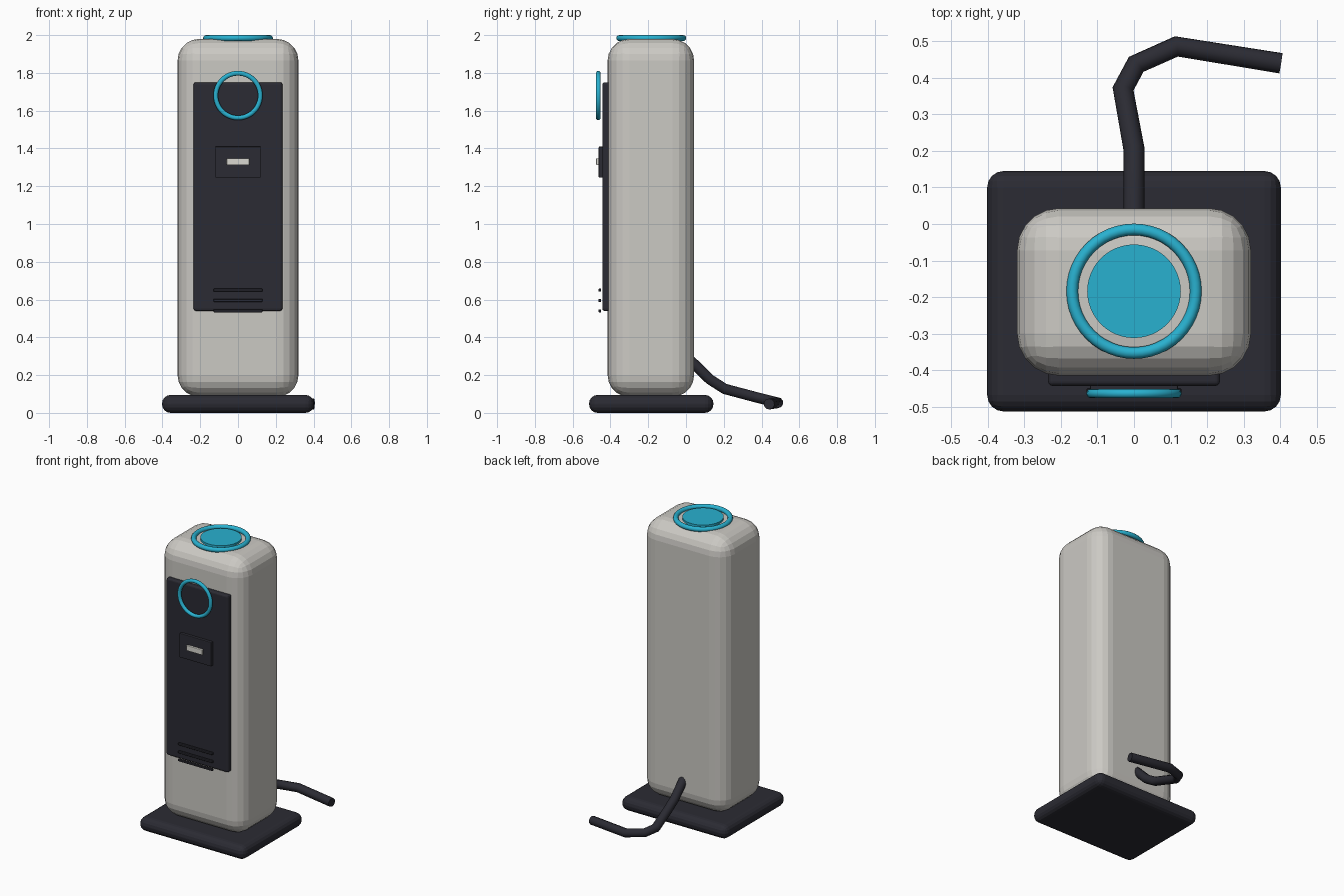
import bpy
from mathutils import Vector

if "Cube" in bpy.data.objects:
    bpy.data.objects.remove(bpy.data.objects["Cube"])


def material(name, rgb):
    m = bpy.data.materials.new(name)
    m.diffuse_color = (*rgb, 1)
    m.use_nodes = True
    m.node_tree.nodes["Principled BSDF"].inputs["Base Color"].default_value = m.diffuse_color
    return m


CREAM = material("warm light grey", (0.60, 0.585, 0.55))
DARK = material("charcoal", (0.024, 0.024, 0.033))
CYAN = material("cyan", (0.022, 0.44, 0.63))
PALE = material("pale slot", (0.70, 0.69, 0.64))


def finish(ob, name, mat):
    ob.name = name
    ob.data.materials.append(mat)
    return ob


def box(name, lo, hi, mat, bevel=0.0, segments=3):
    lo, hi = Vector(lo), Vector(hi)
    bpy.ops.mesh.primitive_cube_add(size=1, location=(lo + hi) / 2)
    ob = finish(bpy.context.object, name, mat)
    for v in ob.data.vertices:
        v.co = Vector(a * b for a, b in zip(v.co, hi - lo))
    if bevel:
        mod = ob.modifiers.new("rounding", 'BEVEL')
        mod.width = bevel
        mod.segments = segments
    return ob


def ring(name, loc, major, minor, rot=(0, 0, 0)):
    bpy.ops.mesh.primitive_torus_add(location=loc, rotation=rot, major_radius=major,
                                     minor_radius=minor, major_segments=48, minor_segments=12)
    ob = finish(bpy.context.object, name, CYAN)
    bpy.ops.object.shade_smooth()
    return ob


# Base plate and rounded tower body
box("base", (-0.402, -0.513, 0), (0.402, 0.145, 0.095), DARK, 0.045, 4)
box("body", (-0.32, -0.415, 0.085), (0.32, 0.043, 1.98), CREAM, 0.115, 5)

# Front panel with socket plate and slot
box("front_panel", (-0.235, -0.443, 0.54), (0.235, -0.38, 1.75), DARK, 0.012, 3)
box("socket_plate", (-0.12, -0.462, 1.245), (0.12, -0.438, 1.41), DARK, 0.004, 2)
box("socket_slot", (-0.06, -0.476, 1.312), (0.06, -0.455, 1.348), PALE, 0.004, 2)

# Vent bars at the bottom of the panel
for i in range(3):
    z = 0.54 + 0.055 * i
    box(f"vent_bar_{i + 1}", (-0.13, -0.464, z - 0.008), (0.13, -0.449, z + 0.008), DARK, 0.003, 1)

# Light rings and top button
ring("front_ring", (0, -0.464, 1.68), 0.118, 0.0125, (1.5708, 0, 0))
ring("top_ring", (0, -0.184, 1.984), 0.169, 0.016)
bpy.ops.mesh.primitive_cylinder_add(vertices=48, radius=0.128, depth=0.04, location=(0, -0.184, 1.974))
finish(bpy.context.object, "top_button", CYAN)
bpy.ops.object.shade_smooth_by_angle()

# Power cable trailing from the back
path = [(0, 0.0, 0.30), (0, 0.045, 0.257), (0, 0.125, 0.178), (0, 0.205, 0.127),
        (-0.03, 0.37, 0.083), (0.006, 0.437, 0.066), (0.116, 0.486, 0.054), (0.402, 0.44, 0.047)]
curve = bpy.data.curves.new("power_cable", 'CURVE')
curve.dimensions = '3D'
curve.bevel_depth = 0.029
curve.bevel_resolution = 3
curve.use_fill_caps = True
spline = curve.splines.new('POLY')
spline.points.add(len(path) - 1)
for p, co in zip(spline.points, path):
    p.co = (*co, 1)
cable = bpy.data.objects.new("power_cable", curve)
bpy.context.collection.objects.link(cable)
curve.materials.append(DARK)
